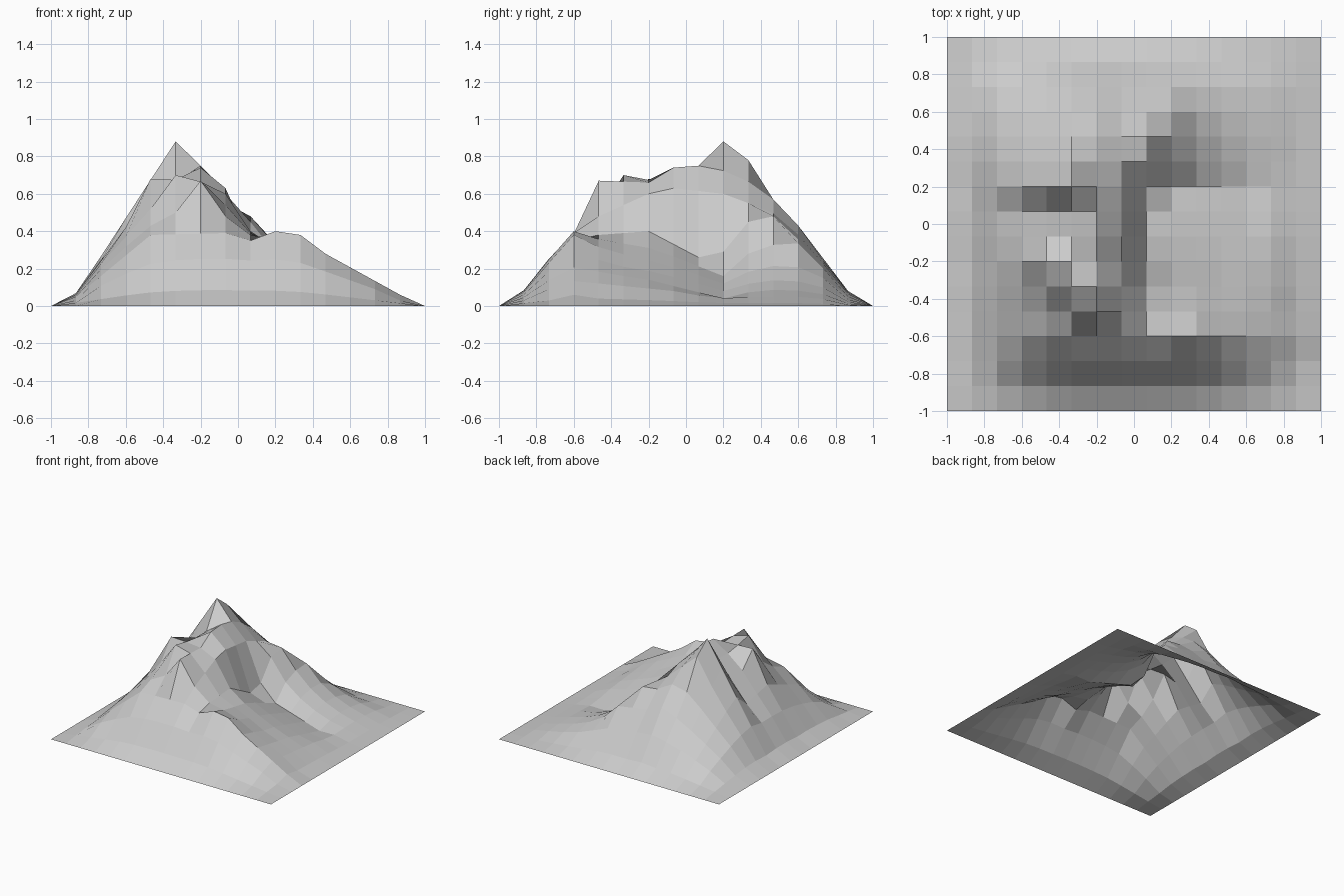
import bpy, bmesh

if "Cube" in bpy.data.objects:
    bpy.data.objects.remove(bpy.data.objects["Cube"])

N = 15                                   # grid cells per side
CELL = 2 / N
fixed = {}


def crease(*points):
    """Pin a straight-sloped ridge or valley line through (column, row, height)."""
    fixed[points[0][:2]] = points[0][2]
    for (i0, j0, h0), (i1, j1, h1) in zip(points, points[1:]):
        steps = max(abs(i1 - i0), abs(j1 - j0))
        for k in range(1, steps + 1):
            t = k / steps
            cell = round(i0 + (i1 - i0) * t), round(j0 + (j1 - j0) * t)
            fixed[cell] = h0 + (h1 - h0) * t


peak = (5, 9, .88)
north_peak = (5, 10, .78)

# main spine, south to north
crease((6, 4, .67), (6, 6, .66), (6, 7, .74), (6, 8, .75), peak, north_peak)
crease((6, 10, .62), (6, 11, .57), (6, 12, .43), (6, 14, .08))
# west ridge and the gully beneath it
crease(peak, (1, 9, .06))
crease((5, 8, .66), (3, 8, .36))
crease((4, 7, .55))
# south-west summits and ridge
crease((5, 5, .70), (4, 6, .68), (3, 6, .42), (1, 6, .06))
crease((4, 5, .52))
crease((5, 4, .50))
# south bench running into the east spur
crease((1, 3, .05), (4, 3, .38), (7, 3, .39), (8, 3, .35), (9, 3, .40), (10, 3, .38),
       (11, 3, .28), (14, 3, .06))
# north-east ridge
crease(north_peak, (7, 10, .55), (8, 11, .48), (9, 12, .335), (10, 13, .15))
# east shoulder and the hollow beside it
crease((7, 4, .48), (7, 6, .60), (7, 7, .63), (7, 9, .60))
crease((8, 4, .38), (8, 6, .40), (8, 8, .26), (8, 9, .29), (8, 10, .45))
# east valley floor and its low rim
crease((11, 5, .21), (12, 6, .14), (12, 9, .04))
crease((9, 9, .16), (12, 9, .04))
crease((13, 7, .08))

# Relax the slopes between the creases and the flat border
z = [[fixed.get((i, j), 0) for j in range(N + 1)] for i in range(N + 1)]
free = [(i, j) for i in range(1, N) for j in range(1, N) if (i, j) not in fixed]
for _ in range(200):
    for i, j in free:
        z[i][j] = (z[i - 1][j] + z[i + 1][j] + z[i][j - 1] + z[i][j + 1]) / 4

# Flatten the foot of the mountain
for i, j in free:
    if min(i, j, N - i, N - j) == 1:
        z[i][j] *= .68

# Open terrain sheet with flat faces
bm = bmesh.new()
grid = [[bm.verts.new((-1 + i * CELL, -1 + j * CELL, z[i][j]))
         for j in range(N + 1)] for i in range(N + 1)]
for i in range(N):
    for j in range(N):
        bm.faces.new((grid[i][j], grid[i + 1][j], grid[i + 1][j + 1], grid[i][j + 1]))
mesh = bpy.data.meshes.new("mountain")
bm.to_mesh(mesh)
bm.free()
bpy.context.collection.objects.link(bpy.data.objects.new("mountain", mesh))
